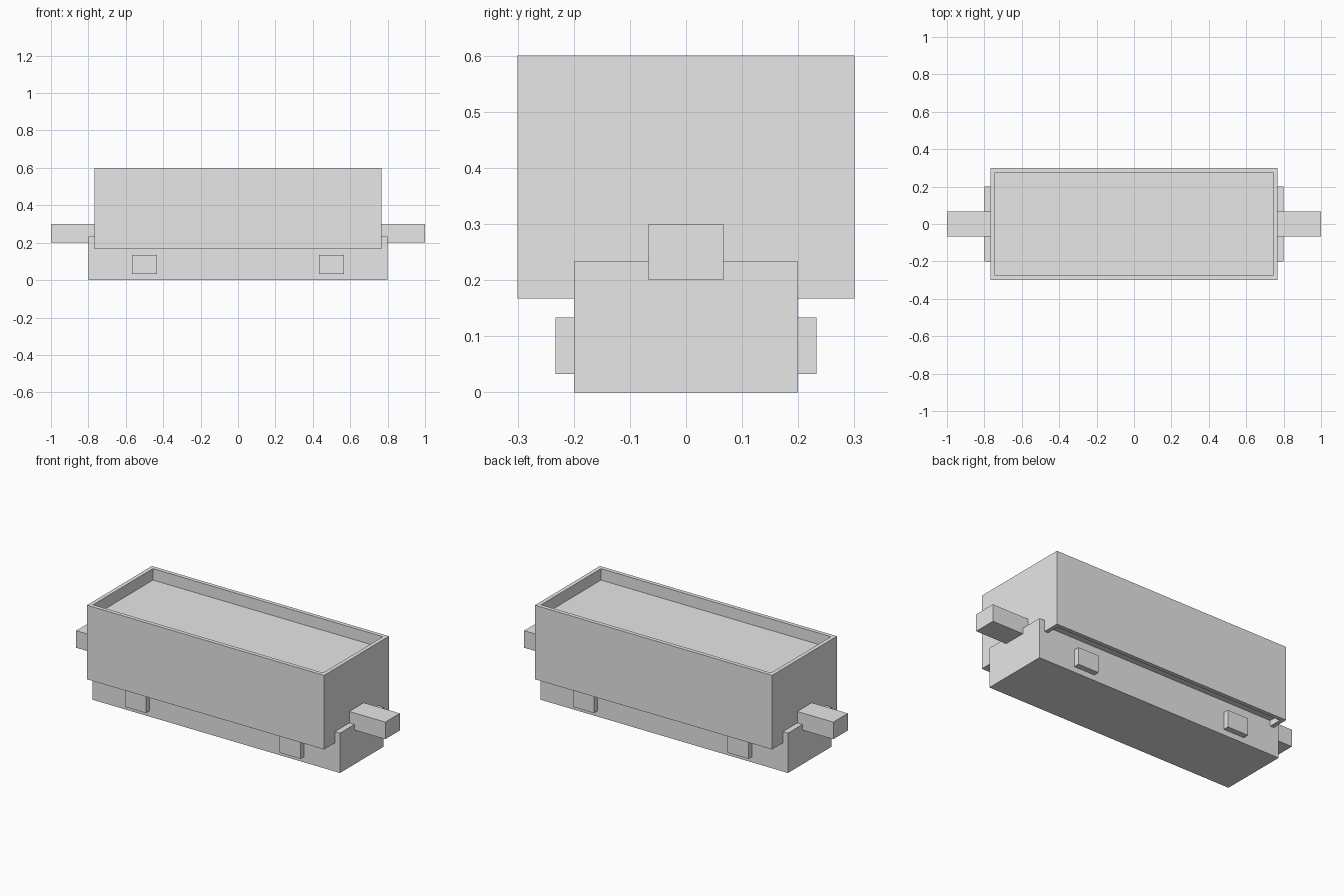
import bpy
import bmesh

cube = bpy.data.objects.get("Cube")
if cube:
    bpy.data.objects.remove(cube, do_unlink=True)

grey = bpy.data.materials.new("plain_grey")
grey.use_nodes = True
grey.diffuse_color = (0.8, 0.8, 0.8, 1)
grey.node_tree.nodes["Principled BSDF"].inputs["Base Color"].default_value = grey.diffuse_color


def box_mesh(x, y, z):
    """Bmesh box spanning the given (low, high) ranges."""
    bm = bmesh.new()
    bmesh.ops.create_cube(bm, size=1)
    for v in bm.verts:
        v.co = [r[0] if c < 0 else r[1] for c, r in zip(v.co, (x, y, z))]
    return bm


def add_part(name, bm):
    bmesh.ops.recalc_face_normals(bm, faces=bm.faces)
    mesh = bpy.data.meshes.new(name)
    bm.to_mesh(mesh)
    bm.free()
    mesh.materials.append(grey)
    bpy.context.collection.objects.link(bpy.data.objects.new(name, mesh))


# Tub body: rimmed recess on top and a shallower one underneath
WALL = 0.033
body = box_mesh((-0.767, 0.767), (-0.3, 0.3), (0.167, 0.6))
body.normal_update()
top = next(f for f in body.faces if f.normal.z > 0.9)
bottom = next(f for f in body.faces if f.normal.z < -0.9)
for face, shift in ((top, -0.067), (bottom, WALL)):
    bmesh.ops.inset_region(body, faces=[face], thickness=WALL)
    for v in face.verts:
        v.co.z += shift
    # Wall the recess: split the sloped ring into a flat rim and upright sides
    for v in face.verts:
        v.co.z -= shift
    sides = bmesh.ops.extrude_discrete_faces(body, faces=[face])["faces"]
    for v in sides[0].verts:
        v.co.z += shift
add_part("tub_body", body)

# Base block under the tub
add_part("base_block", box_mesh((-0.8, 0.8), (-0.2, 0.2), (0, 0.233)))

# Coupling bars at both ends, side tabs at all four corners
for sx, end in ((1, "left"), (-1, "right")):
    add_part(end + "_coupling_bar",
             box_mesh(sorted((sx * 0.74, sx)), (-0.067, 0.067), (0.2, 0.3)))
    for sy, side in ((-1, "front"), (1, "back")):
        add_part(f"{side}_{end}_tab",
                 box_mesh(sorted((sx * 0.433, sx * 0.567)),
                          sorted((sy * 0.19, sy * 0.233)), (0.033, 0.133)))
